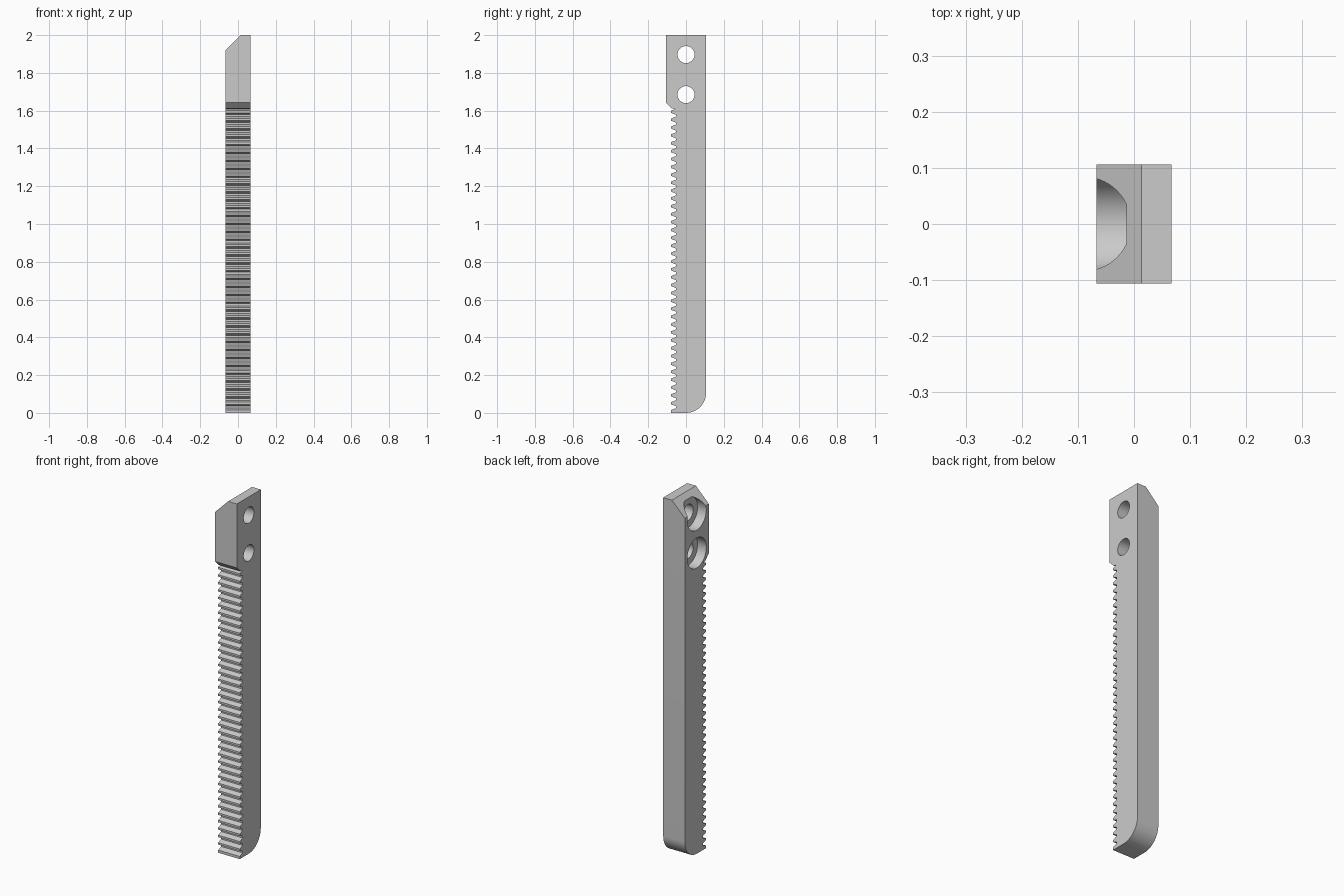
import bpy, bmesh, math
from mathutils import Vector, Matrix

cube = bpy.data.objects.get("Cube")
if cube:
    bpy.data.objects.remove(cube, do_unlink=True)

HALF_X, HALF_Y, HEIGHT = 0.067, 0.106, 2.0
TIP_Y, ROOT_Y = -0.08, -0.054
PITCH, TEETH = 0.0417, 38
TIP_HALF, ROOT_HALF = 0.0055, 0.0155
FILLET = 0.106
HOLE_HEIGHTS = (1.685, 1.897)

steel = bpy.data.materials.new("plain_grey_steel")
steel.use_nodes = True
grey = (0.6, 0.6, 0.6, 1)
steel.diffuse_color = grey
steel.node_tree.nodes["Principled BSDF"].inputs["Base Color"].default_value = grey


def add_object(name, bm):
    bmesh.ops.recalc_face_normals(bm, faces=bm.faces)
    mesh = bpy.data.meshes.new(name)
    bm.to_mesh(mesh)
    bm.free()
    mesh.materials.append(steel)
    obj = bpy.data.objects.new(name, mesh)
    bpy.context.collection.objects.link(obj)
    return obj


# Side profile: rounded heel, straight back, clamping head, then teeth downward
profile = [(TIP_Y, 0)]
for i in range(17):
    a = -math.pi / 2 + math.pi / 2 * i / 16
    profile.append((HALF_Y - FILLET + FILLET * math.cos(a), FILLET + FILLET * math.sin(a)))
profile += [(HALF_Y, HEIGHT), (-HALF_Y, HEIGHT), (-HALF_Y, 1.642), (-0.075, 1.611)]
for k in reversed(range(TEETH)):
    z = 0.0095 + (k + 1) * PITCH
    profile += [(ROOT_Y, z + ROOT_HALF), (TIP_Y, z + TIP_HALF),
                (TIP_Y, z - TIP_HALF), (ROOT_Y, z - ROOT_HALF)]
profile += [(ROOT_Y, 0.025), (TIP_Y, 0.015)]

bm = bmesh.new()
face = bm.faces.new([bm.verts.new((-HALF_X, y, z)) for y, z in profile])
side = bmesh.ops.extrude_face_region(bm, geom=[face])
bmesh.ops.translate(bm, vec=(2 * HALF_X, 0, 0),
                    verts=[v for v in side["geom"] if isinstance(v, bmesh.types.BMVert)])

# Slanted top corner
cut = bmesh.ops.bisect_plane(bm, geom=bm.verts[:] + bm.edges[:] + bm.faces[:],
                             plane_co=(0.013, 0, HEIGHT), plane_no=(-1, 0, 1),
                             clear_outer=True)
bmesh.ops.holes_fill(bm, edges=[e for e in bm.edges if e.is_boundary])
rack = add_object("toothed_rack", bm)


# Bolt holes with wide counterbores on one side
def cut_bore(name, z, radius, x_from, x_to):
    bm = bmesh.new()
    place = Matrix.Translation(Vector(((x_from + x_to) / 2, 0, z))) @ Matrix.Rotation(math.pi / 2, 4, "Y")
    bmesh.ops.create_cone(bm, cap_ends=True, segments=64, radius1=radius, radius2=radius,
                          depth=x_to - x_from, matrix=place)
    cutter = add_object(name, bm)
    mod = rack.modifiers.new(name, "BOOLEAN")
    mod.operation, mod.solver, mod.object = "DIFFERENCE", "EXACT", cutter
    bpy.ops.object.modifier_apply(modifier=name)
    bpy.data.objects.remove(cutter, do_unlink=True)


bpy.ops.object.select_all(action="DESELECT")
bpy.context.view_layer.objects.active = rack
rack.select_set(True)
for z in HOLE_HEIGHTS:
    cut_bore("bolt_hole_cutter", z, 0.045, -0.2, 0.2)
    cut_bore("counterbore_cutter", z, 0.084, -0.2, -0.013)
bpy.ops.object.shade_smooth_by_angle(angle=math.radians(25))
